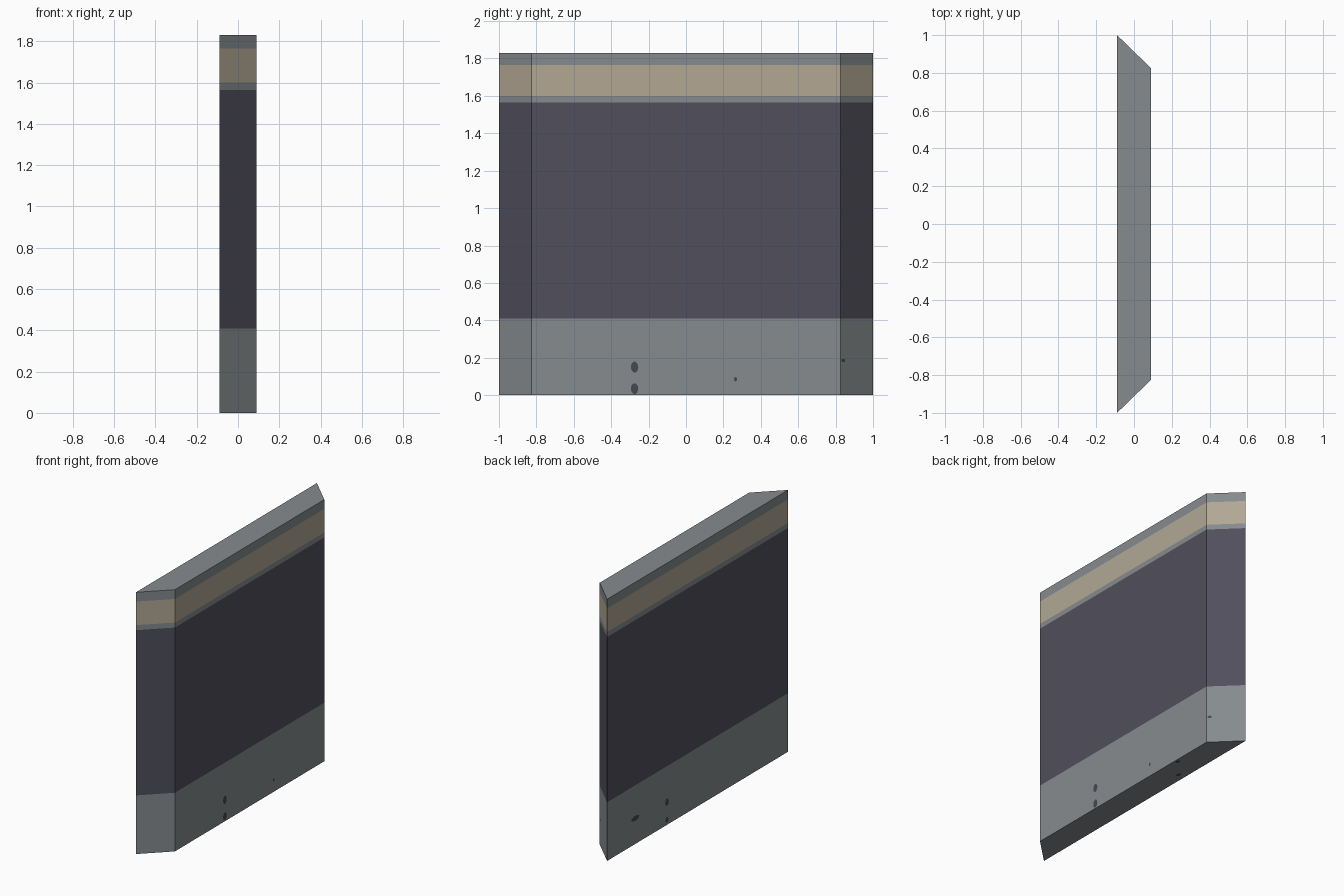
import bpy, math
from mathutils import Vector

if "Cube" in bpy.data.objects:
    bpy.data.objects.remove(bpy.data.objects["Cube"])


def srgb(r, g, b):
    return tuple(((c / 255 + 0.055) / 1.055) ** 2.4 for c in (r, g, b)) + (1.0,)


def material(name, rgb):
    m = bpy.data.materials.new(name)
    m.diffuse_color = srgb(*rgb)
    m.use_nodes = True
    m.node_tree.nodes["Principled BSDF"].inputs["Base Color"].default_value = m.diffuse_color
    return m


GREY = material("grey_concrete", (134, 139, 142))
DARK = material("dark_slate", (80, 79, 92))
TAN = material("tan_stripe", (178, 167, 148))
SPOT = material("dark_spot", (70, 72, 78))


def make(name, verts, faces, mats, ids):
    me = bpy.data.meshes.new(name)
    me.from_pydata(verts, [], faces)
    for m in mats:
        me.materials.append(m)
    for p, i in zip(me.polygons, ids):
        p.material_index = i
    ob = bpy.data.objects.new(name, me)
    bpy.context.collection.objects.link(ob)
    return ob


# Wall panel: mitred plan extruded through the colour band heights
plan = [(-0.09, -1.0), (0.09, -0.825), (0.09, 0.825), (-0.09, 1.0)]
levels = [0, 0.41, 1.565, 1.60, 1.765, 1.83]
bands = [0, 1, 0, 2, 0]
verts = [(x, y, z) for z in levels for x, y in plan]
faces, ids = [(3, 2, 1, 0), (20, 21, 22, 23)], [0, 0]
for k, band in enumerate(bands):
    for i in range(4):
        j = (i + 1) % 4
        faces.append((4 * k + i, 4 * k + j, 4 * k + 4 + j, 4 * k + 4 + i))
        ids.append(band)
make("wall_panel", verts, faces, [GREY, DARK, TAN], ids)


# Small chipped marks: thin rounded patches lying on the faces
def chip(name, centre, u, v, ru, rv):
    u, v = Vector(u).normalized(), Vector(v)
    c = Vector(centre) + u.cross(v) * 0.001
    ring = []
    for i in range(10):
        a = math.tau * i / 10
        ring.append(c + u * ru * math.cos(a) + v * rv * math.sin(a))
    make(name, ring, [tuple(range(10))], [SPOT], [0])


up = (0, 0, 1)
for n, (y, z, ru, rv) in enumerate([(-0.275, 0.15, 0.02, 0.03),
                                    (-0.275, 0.035, 0.02, 0.03),
                                    (0.265, 0.085, 0.009, 0.012)]):
    chip(f"right_chip_{n}", (0.09, y, z), (0, 1, 0), up, ru, rv)
for n, (y, z, ru, rv) in enumerate([(0.34, 0.16, 0.02, 0.026),
                                    (0.34, 0.035, 0.016, 0.02),
                                    (0.69, 0.18, 0.045, 0.018)]):
    chip(f"left_chip_{n}", (-0.09, y, z), (0, -1, 0), up, ru, rv)
chip("back_chip", (0.075, 0.84, 0.185), (-0.18, 0.175, 0), up, 0.014, 0.009)
for n, (x, y) in enumerate([(0.072, 0.52), (-0.04, 0.395)]):
    chip(f"bottom_chip_{n}", (x, y, 0.0), (1, 0, 0), (0, -1, 0), 0.013, 0.02)
